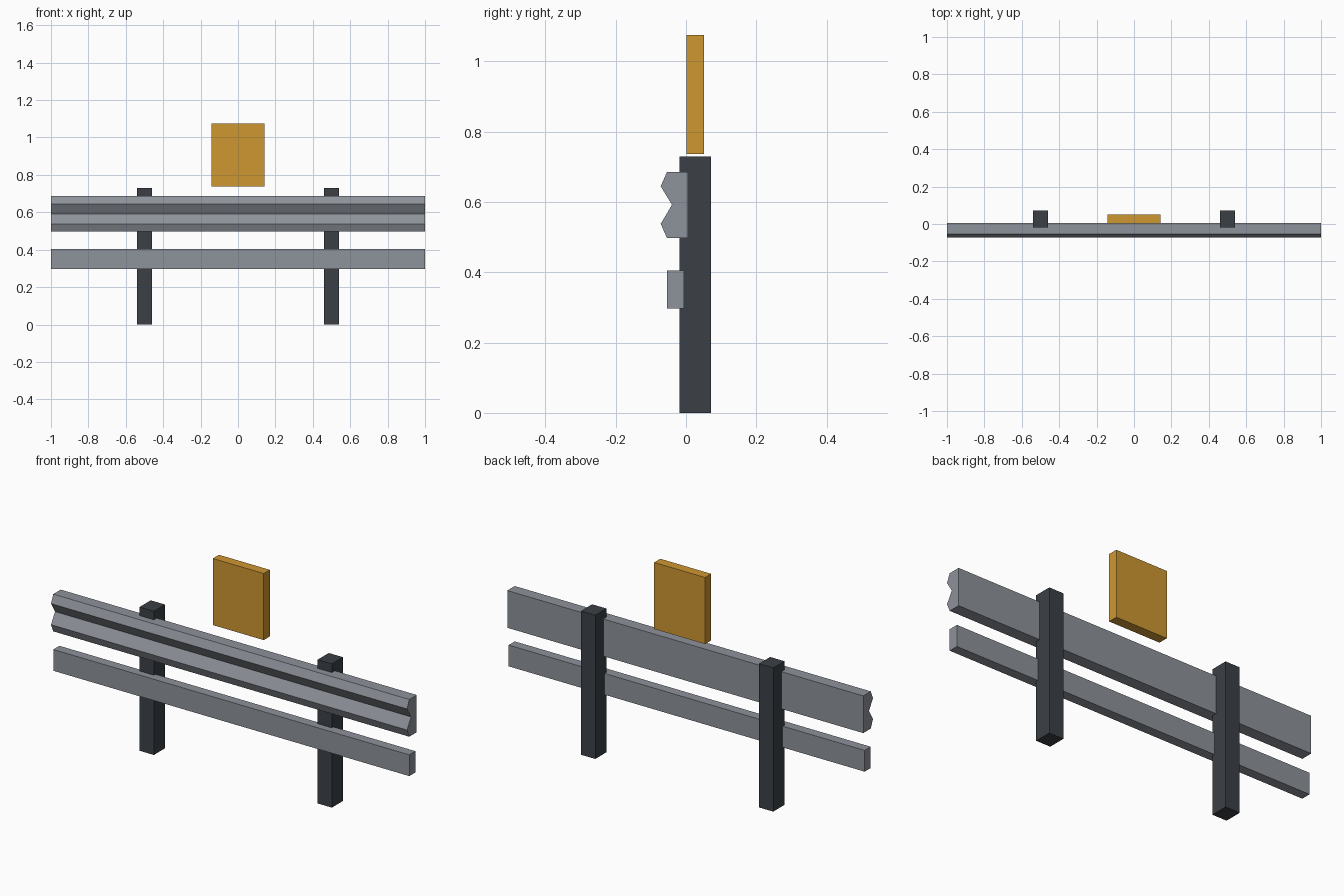
import bpy
import bmesh

cube = bpy.data.objects.get("Cube")
if cube:
    bpy.data.objects.remove(cube, do_unlink=True)


def make_material(name, color):
    mat = bpy.data.materials.new(name)
    mat.use_nodes = True
    mat.diffuse_color = (*color, 1)
    bsdf = next(n for n in mat.node_tree.nodes if n.type == "BSDF_PRINCIPLED")
    bsdf.inputs["Base Color"].default_value = (*color, 1)
    return mat


def extrude_profile(name, profile, x_min, x_max, mat):
    """Extrude a closed (y, z) profile along x into a flat-shaded solid."""
    bm = bmesh.new()
    face = bm.faces.new([bm.verts.new((x_min, y, z)) for y, z in profile])
    result = bmesh.ops.extrude_face_region(bm, geom=[face])
    moved = [v for v in result["geom"] if isinstance(v, bmesh.types.BMVert)]
    bmesh.ops.translate(bm, verts=moved, vec=(x_max - x_min, 0, 0))
    bmesh.ops.recalc_face_normals(bm, faces=bm.faces)
    mesh = bpy.data.meshes.new(name)
    bm.to_mesh(mesh)
    bm.free()
    mesh.materials.append(mat)
    obj = bpy.data.objects.new(name, mesh)
    bpy.context.collection.objects.link(obj)
    return obj


def rectangle(y_min, y_max, z_min, z_max):
    return [(y_min, z_min), (y_max, z_min), (y_max, z_max), (y_min, z_max)]


steel = make_material("galvanised grey", (0.27, 0.29, 0.325))
dark = make_material("dark post grey", (0.044, 0.051, 0.062))
amber = make_material("amber", (0.62, 0.31, 0.032))

# Upper rail with two ridges along its front
ridged = [(0.006, 0.497), (0.006, 0.686), (-0.054, 0.686), (-0.072, 0.645),
          (-0.04, 0.592), (-0.072, 0.538), (-0.054, 0.497)]
extrude_profile("upper_rail", ridged, -1, 1, steel)

# Plain lower rail
extrude_profile("lower_rail", rectangle(-0.054, -0.005, 0.297, 0.405), -1, 1, steel)

# Pair of posts
for side, x in (("right", -0.5), ("left", 0.5)):
    extrude_profile(side + "_post", rectangle(-0.018, 0.071, 0, 0.73),
                    x - 0.04, x + 0.04, dark)

# Marker panel floating just above the posts' height
extrude_profile("marker_panel", rectangle(0.002, 0.051, 0.737, 1.075),
                -0.143, 0.143, amber)
